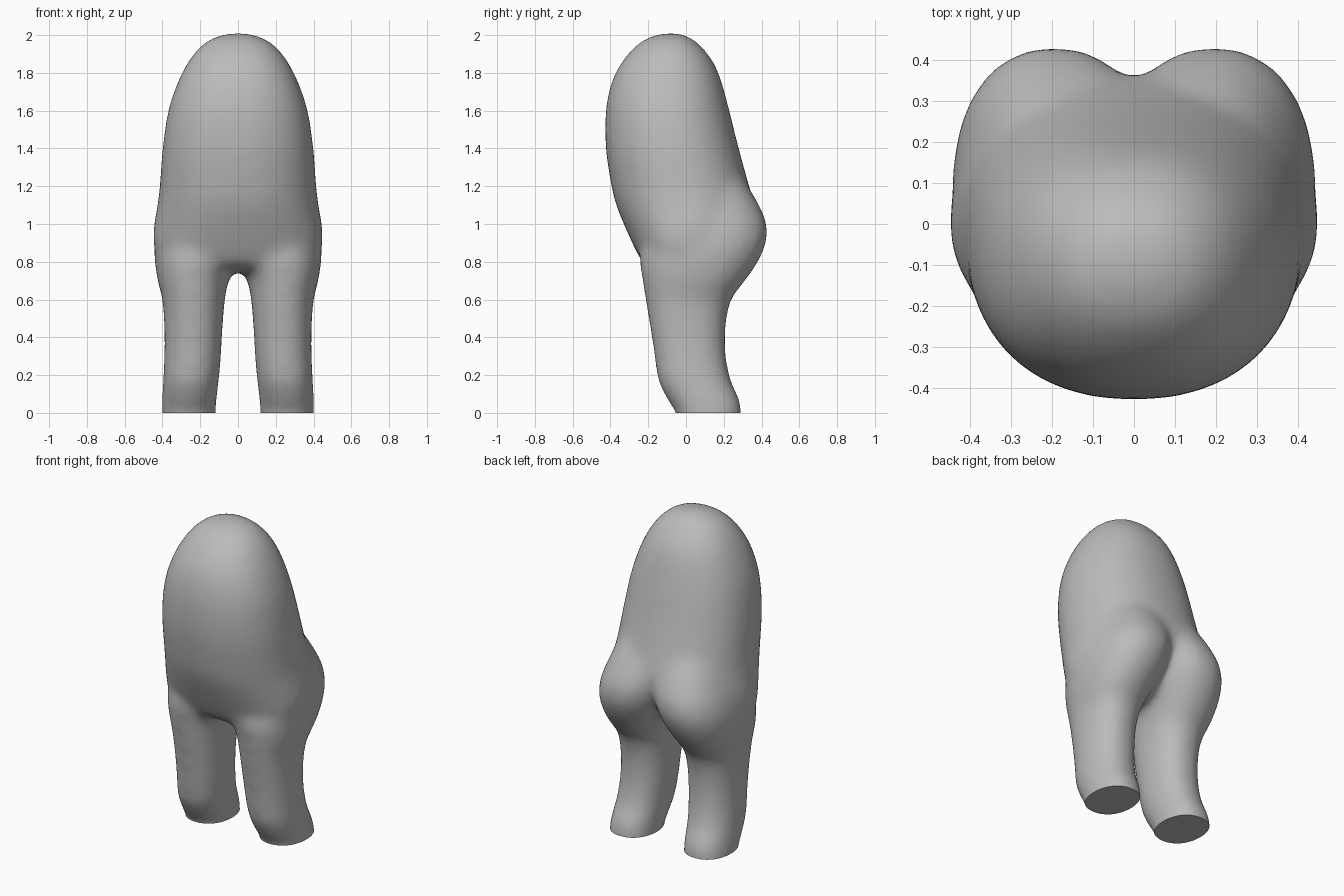
import bpy, bmesh, math

old = bpy.data.objects.get("Cube")
if old:
    bpy.data.objects.remove(old, do_unlink=True)

clay = bpy.data.materials.new("soft grey")
clay.use_nodes = True
clay.diffuse_color = (0.5, 0.5, 0.5, 1)
clay.node_tree.nodes["Principled BSDF"].inputs["Base Color"].default_value = (0.5, 0.5, 0.5, 1)

SIDES = 48
STEPS = 4


def curve_through(rings):
    """Add rings between the given ones along a smooth curve."""
    result = []
    for k in range(len(rings) - 1):
        a, b, c, d = (rings[max(0, min(len(rings) - 1, k + n))] for n in (-1, 0, 1, 2))
        for step in range(STEPS):
            t = step / STEPS
            result.append([
                q + t / 2 * (r - p + t * (2 * p - 5 * q + 4 * r - s + t * (3 * (q - r) + s - p)))
                for p, q, r, s in zip(a, b, c, d)])
    return result + [rings[-1]]


def loft(bm, rings, pad, power=0.9):
    """Skin rounded sections (z, x_min, x_max, y_min, y_max), grown by pad, and cap both ends."""
    loops = []
    for z, x0, x1, y0, y1 in curve_through(rings):
        loop = []
        for i in range(SIDES):
            a = math.tau * i / SIDES
            c, s = math.cos(a), math.sin(a)
            x = (x0 + x1) / 2 + ((x1 - x0) / 2 + pad) * math.copysign(abs(c) ** power, c)
            y = (y0 + y1) / 2 + ((y1 - y0) / 2 + pad) * math.copysign(abs(s) ** power, s)
            loop.append(bm.verts.new((x, y, z)))
        loops.append(loop)
    for low, high in zip(loops, loops[1:]):
        for i in range(SIDES):
            j = (i + 1) % SIDES
            bm.faces.new((low[i], low[j], high[j], high[i]))
    bm.faces.new(loops[0][::-1])
    bm.faces.new(loops[-1])


# Torso: z, half width, front, back
torso = [(0.745, 0.2, -0.1, 0.08), (0.775, 0.34, -0.2, 0.17), (0.82, 0.415, -0.24, 0.22),
         (0.9, 0.445, -0.28, 0.28), (1.0, 0.44, -0.325, 0.345), (1.1, 0.422, -0.365, 0.355),
         (1.2, 0.41, -0.39, 0.33), (1.4, 0.395, -0.42, 0.275), (1.6, 0.365, -0.42, 0.225),
         (1.75, 0.315, -0.39, 0.185), (1.85, 0.265, -0.34, 0.145), (1.92, 0.215, -0.285, 0.095),
         (1.975, 0.15, -0.22, 0.04), (2.005, 0.07, -0.14, -0.02), (2.012, 0.02, -0.09, -0.06)]

# Leg with the rump swelling at its top: z, inner, outer, front, back
leg = [(-0.1, 0.13, 0.39, -0.04, 0.285), (0, 0.13, 0.392, -0.04, 0.285),
       (0.04, 0.127, 0.392, -0.07, 0.283), (0.1, 0.12, 0.39, -0.105, 0.262),
       (0.17, 0.112, 0.387, -0.138, 0.228), (0.3, 0.1, 0.38, -0.157, 0.202),
       (0.45, 0.092, 0.38, -0.18, 0.2), (0.6, 0.08, 0.39, -0.205, 0.23),
       (0.7, 0.06, 0.415, -0.22, 0.305), (0.8, 0.02, 0.43, -0.235, 0.372),
       (0.9, -0.015, 0.43, -0.22, 0.415), (1.0, -0.04, 0.41, -0.2, 0.418),
       (1.1, -0.06, 0.375, -0.18, 0.378), (1.2, -0.06, 0.34, -0.15, 0.318),
       (1.32, -0.04, 0.28, -0.1, 0.24)]

bm = bmesh.new()
loft(bm, [(z, -w, w, f, b) for z, w, f, b in torso], 0.005)
for side in (1, -1):
    loft(bm, [(z, min(side * i, side * o), max(side * i, side * o), f, b)
              for z, i, o, f, b in leg], 0.011)
mesh = bpy.data.meshes.new("body_with_legs")
bm.to_mesh(mesh)
bm.free()
body = bpy.data.objects.new("body_with_legs", mesh)
bpy.context.collection.objects.link(body)

# Fuse the three forms into one skin and soften the joins
remesh = body.modifiers.new("fuse", 'REMESH')
remesh.mode = 'VOXEL'
remesh.voxel_size = 0.02
soften = body.modifiers.new("soften", 'SMOOTH')
soften.factor = 0.5
soften.iterations = 32
bpy.context.view_layer.objects.active = body
body.select_set(True)
for name in ("fuse", "soften"):
    bpy.ops.object.modifier_apply(modifier=name)

# Trim the soles flat at the ground
mesh = body.data
bm = bmesh.new()
bm.from_mesh(mesh)
bmesh.ops.bisect_plane(bm, geom=bm.verts[:] + bm.edges[:] + bm.faces[:],
                       plane_co=(0, 0, 0), plane_no=(0, 0, 1), clear_inner=True)
bmesh.ops.holes_fill(bm, edges=[e for e in bm.edges if e.is_boundary], sides=0)
bm.to_mesh(mesh)
bm.free()
mesh.materials.clear()
mesh.materials.append(clay)
bpy.ops.object.shade_smooth_by_angle(angle=math.radians(40))
